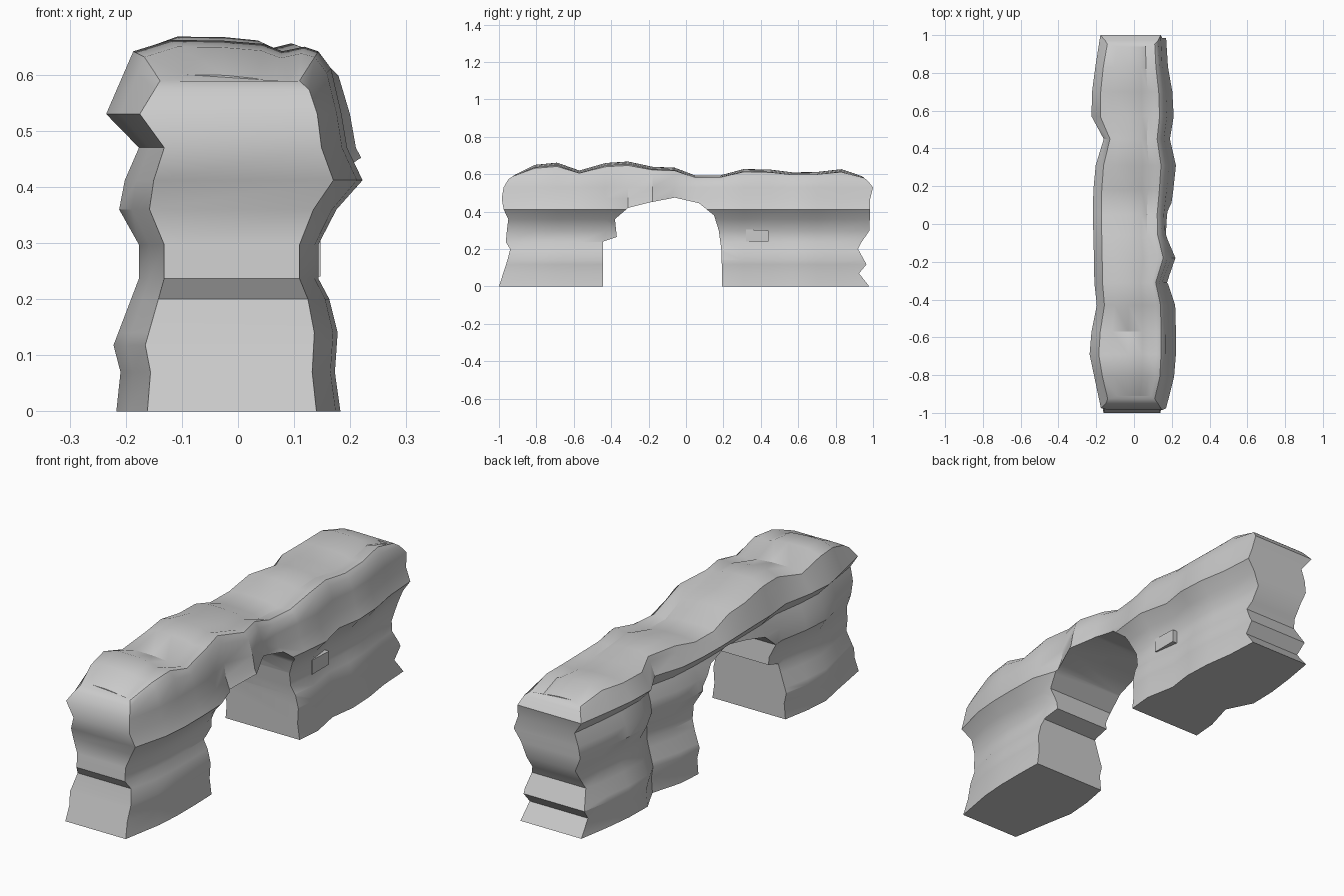
import bpy, bmesh

if "Cube" in bpy.data.objects:
    bpy.data.objects.remove(bpy.data.objects["Cube"])


def lerp(table, t):
    if t <= table[0][0]:
        return table[0][1]
    for (a, u), (b, v) in zip(table, table[1:]):
        if t <= b:
            return u + (v - u) * (t - a) / (b - a)
    return table[-1][1]


# Rock strata: half width against height for each side
RIGHT = [(0, .185), (.07, .175), (.14, .18), (.2, .165), (.237, .145), (.297, .145),
         (.36, .178), (.412, .225), (.47, .197), (.53, .187), (.61, .168), (.64, .145), (.66, .12)]
LEFT = [(0, .215), (.06, .205), (.118, .22), (.237, .175), (.297, .175), (.36, .21),
        (.412, .2), (.47, .175), (.53, .233), (.64, .185), (.66, .12)]
LEVELS = [0, .07, .118, .14, .2, .237, .297, .36, .412, .47, .53, .61, .64, .66]

# End positions against height
FRONT = [(0, -1), (.14, -.955), (.2, -.94), (.24, -.965), (.36, -.95), (.412, -.975),
         (.47, -.985), (.53, -.975), (.61, -.95), (.66, -.91)]
BACK = [(0, .98), (.07, .925), (.118, .965), (.2, .92), (.24, .94), (.297, .98),
        (.412, .985), (.47, .985), (.53, 1), (.61, .97), (.66, .94)]

# Stations along the wall: y, right reach, left reach, crest height
STATIONS = [(-1, .17, .175, .60), (-.81, .212, .21, .65), (-.69, .222, .235, .662),
            (-.57, .222, .225, .62), (-.43, .218, .197, .66), (-.31, .178, .21, .668),
            (-.18, .24, .212, .64), (-.06, .195, .215, .635), (.05, .19, .218, .593),
            (.18, .208, .215, .593), (.31, .222, .203, .628), (.45, .19, .16, .625),
            (.57, .21, .225, .61), (.70, .203, .222, .612), (.83, .18, .205, .627),
            (1, .17, .178, .59)]


def height(z, crest):
    return z if z <= .53 else .53 + (z - .53) * (crest - .53) / .13


def build_wall():
    bm = bmesh.new()
    n = len(STATIONS)
    rings = []
    for z in LEVELS:
        sides = []
        for prof, top, sign in ((RIGHT, .225, 1), (LEFT, .233, -1)):
            col = []
            for i, st in enumerate(STATIONS):
                reach = st[1] if sign > 0 else st[2]
                y = lerp(FRONT, z) if i == 0 else lerp(BACK, z) if i == n - 1 else st[0]
                zz = height(z, st[3])
                if z == .66 and sign > 0:
                    zz -= .012
                col.append(bm.verts.new((sign * lerp(prof, z) * reach / top, y, zz)))
            sides.append(col)
        rings.append(sides[0] + sides[1][::-1])
    for a, b in zip(rings, rings[1:]):
        for i in range(2 * n):
            k = (i + 1) % (2 * n)
            bm.faces.new((a[i], a[k], b[k], b[i]))
    # Flat underside and creased crest
    bot, top = rings[0], rings[-1]
    rows = []
    for i, st in enumerate(STATIONS):
        r, l = top[i], top[2 * n - 1 - i]
        s = st[1] / .225
        mids = [bm.verts.new((x * s, r.co.y, st[3] - d))
                for x, d in ((.08, .02), (.045, .007), (-.03, .001))]
        rows.append([r] + mids + [l])
    for i in range(n - 1):
        bm.faces.new((bot[i], bot[i + 1], bot[2 * n - 2 - i], bot[2 * n - 1 - i]))
        for k in range(4):
            bm.faces.new((rows[i][k], rows[i + 1][k], rows[i + 1][k + 1], rows[i][k + 1]))
    bm.faces.new(rows[0])
    bm.faces.new(rows[-1])
    return finish(bm, "rock_arch")


def finish(bm, name):
    bmesh.ops.recalc_face_normals(bm, faces=bm.faces)
    me = bpy.data.meshes.new(name)
    bm.to_mesh(me)
    bm.free()
    ob = bpy.data.objects.new(name, me)
    bpy.context.collection.objects.link(ob)
    return ob


def prism(name, outline, x0, x1):
    bm = bmesh.new()
    a = [bm.verts.new((x0, y, z)) for y, z in outline]
    b = [bm.verts.new((x1, y, z)) for y, z in outline]
    bm.faces.new(a)
    bm.faces.new(b)
    for i in range(len(a)):
        k = (i + 1) % len(a)
        bm.faces.new((a[i], a[k], b[k], b[i]))
    return finish(bm, name)


wall = build_wall()

# Arched opening with a ledge on the front leg
opening = prism("opening_cutter", [
    (-.445, -.1), (-.445, .24), (-.37, .265), (-.38, .36), (-.31, .42), (-.19, .45),
    (-.06, .475), (.07, .445), (.15, .38), (.175, .3), (.19, .19), (.195, -.1)], -.5, .5)
opening.hide_render = True
mod = wall.modifiers.new("opening", 'BOOLEAN')
mod.operation = 'DIFFERENCE'
mod.solver = 'EXACT'
mod.object = opening
bpy.context.view_layer.objects.active = wall
wall.select_set(True)
bpy.ops.object.modifier_apply(modifier=mod.name)
bpy.data.objects.remove(opening)

# Small stone set in the recess of the back leg
prism("recess_stone", [(.32, .24), (.44, .24), (.44, .3), (.32, .305)], .08, .147)

bpy.ops.object.select_all(action='DESELECT')
wall.select_set(True)
bpy.context.view_layer.objects.active = wall
bpy.ops.object.shade_smooth_by_angle(angle=0.6)
